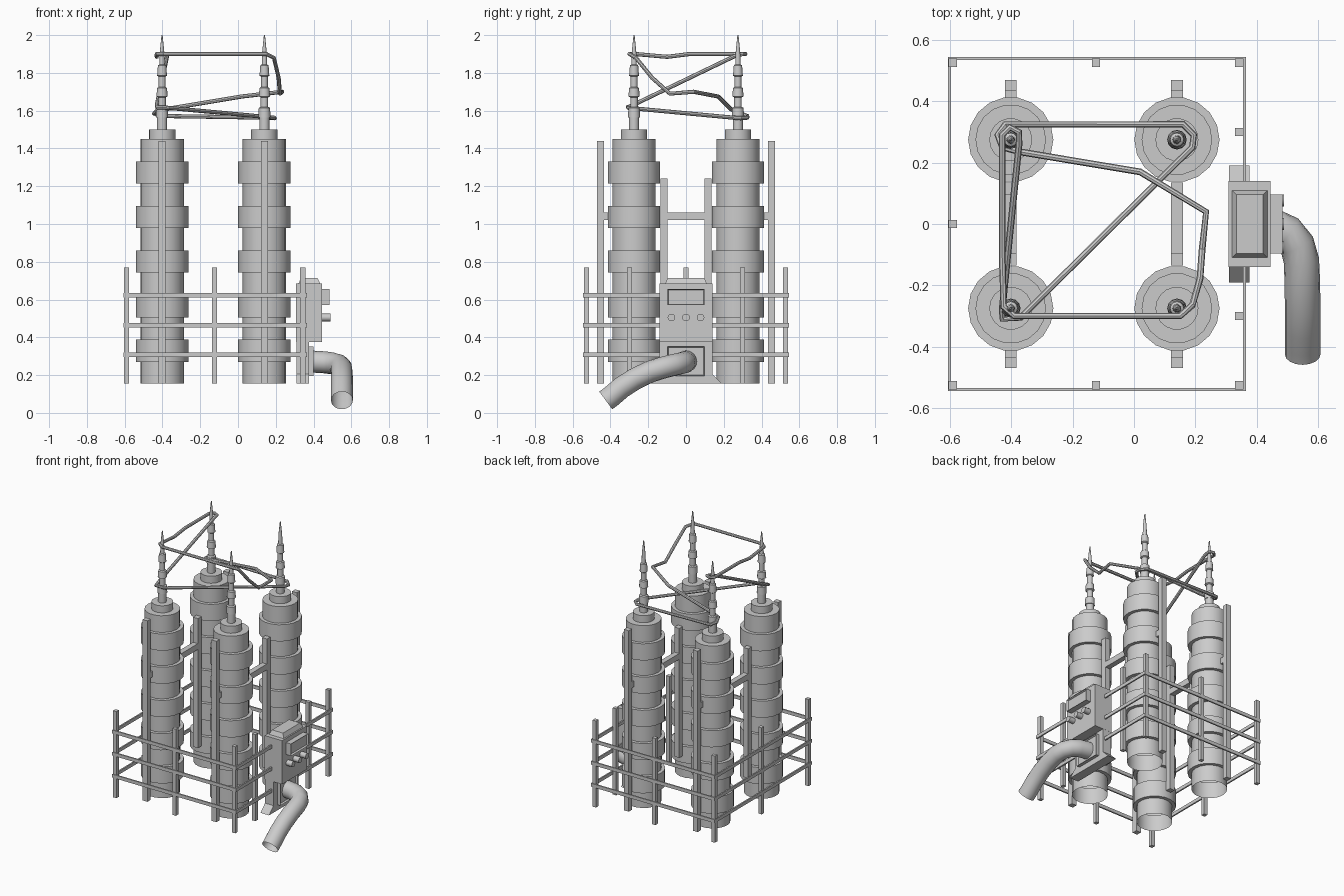
import bpy, bmesh
from math import cos, sin, pi, radians
from mathutils import Vector

if "Cube" in bpy.data.objects:
    bpy.data.objects.remove(bpy.data.objects["Cube"])

COILS = [(x, y) for x in (-0.402, 0.14) for y in (-0.275, 0.275)]


def finish(name, bm, smooth=False):
    bmesh.ops.recalc_face_normals(bm, faces=bm.faces)
    me = bpy.data.meshes.new(name)
    bm.to_mesh(me)
    bm.free()
    ob = bpy.data.objects.new(name, me)
    bpy.context.collection.objects.link(ob)
    if smooth:
        me.shade_smooth()
        me.set_sharp_from_angle(angle=radians(35))
    return ob


def add_box(bm, x0, x1, y0, y1, z0, z1, top=(0, 0)):
    """Box by limits; top pulls the upper edges inwards in x and y."""
    tx, ty = top
    lo = [bm.verts.new(p) for p in ((x0, y0, z0), (x1, y0, z0), (x1, y1, z0), (x0, y1, z0))]
    hi = [bm.verts.new(p) for p in ((x0 + tx, y0 + ty, z1), (x1 - tx, y0 + ty, z1),
                                    (x1 - tx, y1 - ty, z1), (x0 + tx, y1 - ty, z1))]
    bm.faces.new(lo[::-1])
    bm.faces.new(hi)
    for i in range(4):
        j = (i + 1) % 4
        bm.faces.new((lo[i], lo[j], hi[j], hi[i]))


def boxes(name, items):
    bm = bmesh.new()
    for it in items:
        add_box(bm, *it)
    return finish(name, bm)


def lathe(name, profile, x, y, sides):
    bm = bmesh.new()
    rings = []
    for r, z in profile:
        rings.append([bm.verts.new((x + r * cos(2 * pi * i / sides), y + r * sin(2 * pi * i / sides), z))
                      for i in range(sides)])
    for a, b in zip(rings, rings[1:]):
        for i in range(sides):
            j = (i + 1) % sides
            bm.faces.new((a[i], a[j], b[j], b[i]))
    bm.faces.new(rings[-1])
    return finish(name, bm, True)


def tube(name, pts, r, sides, closed=False):
    """Sweep a circle along points, with open ends."""
    pts = [Vector(p) for p in pts]
    n = len(pts)
    bm = bmesh.new()
    rings, u = [], None
    for i, p in enumerate(pts):
        a = pts[i - 1] if (i or closed) else p
        b = pts[(i + 1) % n] if (i < n - 1 or closed) else p
        t = ((p - a).normalized() + (b - p).normalized()).normalized()
        u = (Vector((0, 0, 1)) - t * t.z).normalized()
        v = t.cross(u)
        rings.append([bm.verts.new(p + r * (cos(2 * pi * k / sides) * u + sin(2 * pi * k / sides) * v))
                      for k in range(sides)])
    pairs = list(zip(rings, rings[1:])) + ([(rings[-1], rings[0])] if closed else [])
    for a, b in pairs:
        for k in range(sides):
            j = (k + 1) % sides
            bm.faces.new((a[k], a[j], b[j], b[k]))
    return finish(name, bm, True)


# Banded columns with open bottoms
column = [(0.115, 0.155)]
for i in range(5):
    z = 0.27 + i * 0.236
    column += [(0.115, z), (0.139, z), (0.139, z + 0.118), (0.115, z + 0.118)]
column += [(0.115, 1.45), (0.07, 1.45), (0.07, 1.50)]

# Stepped masts with spikes
mast = [(0.027, 1.50), (0.027, 1.565), (0.032, 1.565), (0.03, 1.615), (0.02, 1.62), (0.02, 1.67),
        (0.03, 1.675), (0.026, 1.72), (0.018, 1.725), (0.018, 1.78), (0.026, 1.785), (0.022, 1.84),
        (0.014, 1.845), (0.012, 1.91), (0.003, 2.0)]
for n, (x, y) in enumerate(COILS):
    lathe(f"column_{n}", column, x, y, 18)
    lathe(f"mast_{n}", mast, x, y, 12)

# Upright posts, brackets and cross beams beside the columns
w = 0.019
for n, x in enumerate((-0.402, 0.14)):
    parts = [(x - w, x + w, -0.13, 0.13, 1.02, 1.062)]
    for s in (-1, 1):
        parts.append((x - w, x + w, *sorted((s * 0.433, s * 0.47)), 0.155, 1.44))
        parts.append((x - w, x + w, *sorted((s * 0.38, s * 0.433)), 1.02, 1.062))
        parts.append((x - w, x + w, *sorted((s * 0.097, s * 0.135)), 0.32, 1.24))
    boxes(f"support_frame_{n}", parts)

# Fence posts and rails
spots = [(x, y) for x in (-0.591, -0.124, 0.343) for y in (-0.526, 0.526)]
spots += [(-0.591, 0), (0.343, 0.30), (0.343, -0.30)]
boxes("fence_posts", [(x - .0135, x + .0135, y - .0135, y + .0135, 0.155, 0.77) for x, y in spots])
rails = []
for z in (0.308, 0.465, 0.622):
    h = 0.012
    for s in (-1, 1):
        rails.append((-0.607, 0.366, *sorted((s * 0.535, s * 0.545)), z - h, z + h))
    rails.append((-0.607, -0.597, -0.535, 0.535, z - h, z + h))
    rails.append((0.356, 0.366, -0.535, 0.535, z - h, z + h))
boxes("fence_rails", rails)

# Control cabinet: flared foot, lower body, upper box and tapered cap
boxes("control_cabinet", [(0.31, 0.377, -0.19, 0.19, 0.155, 0.205, (0, 0.05)),
                          (0.31, 0.377, -0.14, 0.14, 0.205, 0.38),
                          (0.308, 0.445, -0.141, 0.141, 0.375, 0.685),
                          (0.32, 0.435, -0.11, 0.11, 0.685, 0.715, (0.014, 0.014))])


def panel(name, x0, x1, y, z0, z1):
    """Raised panel with a recessed front face."""
    bm = bmesh.new()
    add_box(bm, x0, x1, -y, y, z0, z1)
    bm.normal_update()
    face = max(bm.faces, key=lambda f: f.calc_center_median().x)
    bmesh.ops.inset_region(bm, faces=[face], thickness=0.007)
    bmesh.ops.translate(bm, verts=face.verts, vec=(-0.012, 0, 0))
    finish(name, bm)


panel("screen", 0.44, 0.485, 0.097, 0.57, 0.655)
panel("pipe_flange", 0.372, 0.40, 0.097, 0.195, 0.352)
for n, y in enumerate((-0.077, 0, 0.077)):
    bm = bmesh.new()
    bmesh.ops.create_cone(bm, cap_ends=True, segments=12, radius1=0.02, radius2=0.02, depth=0.05)
    for v in bm.verts:
        v.co = (v.co.z + 0.465, v.co.x + y, v.co.y + 0.505)
    finish(f"knob_{n}", bm, True)

# Outlet pipe
tube("outlet_pipe", [(0.385, 0, 0.272), (0.455, -0.008, 0.268), (0.50, -0.028, 0.262), (0.532, -0.068, 0.253),
                     (0.546, -0.12, 0.24), (0.549, -0.19, 0.218), (0.55, -0.27, 0.18), (0.55, -0.34, 0.135),
                     (0.55, -0.395, 0.088), (0.55, -0.425, 0.066)], 0.058, 16)

# One closed cable winding between the masts
tube("cable", [(-.37, .235, 1.61), (.02, .17, 1.675), (.235, .04, 1.70), (.222, -.085, 1.69), (.215, -.18, 1.775),
               (.19, -.265, 1.88), (.15, -.30, 1.90), (-.39, -.30, 1.90), (-.425, -.27, 1.90),
               (-.43, -.10, 1.885), (-.43, .02, 1.90), (-.43, .29, 1.90), (-.405, .315, 1.90),
               (-.375, .30, 1.90), (-.375, .26, 1.89), (-.43, -.28, 1.63), (-.43, -.31, 1.618),
               (-.37, -.305, 1.615), (.19, .25, 1.563), (.195, .29, 1.56), (.16, .325, 1.563),
               (-.42, .325, 1.572), (-.445, .29, 1.585), (-.43, .25, 1.60)], 0.011, 8, True)
